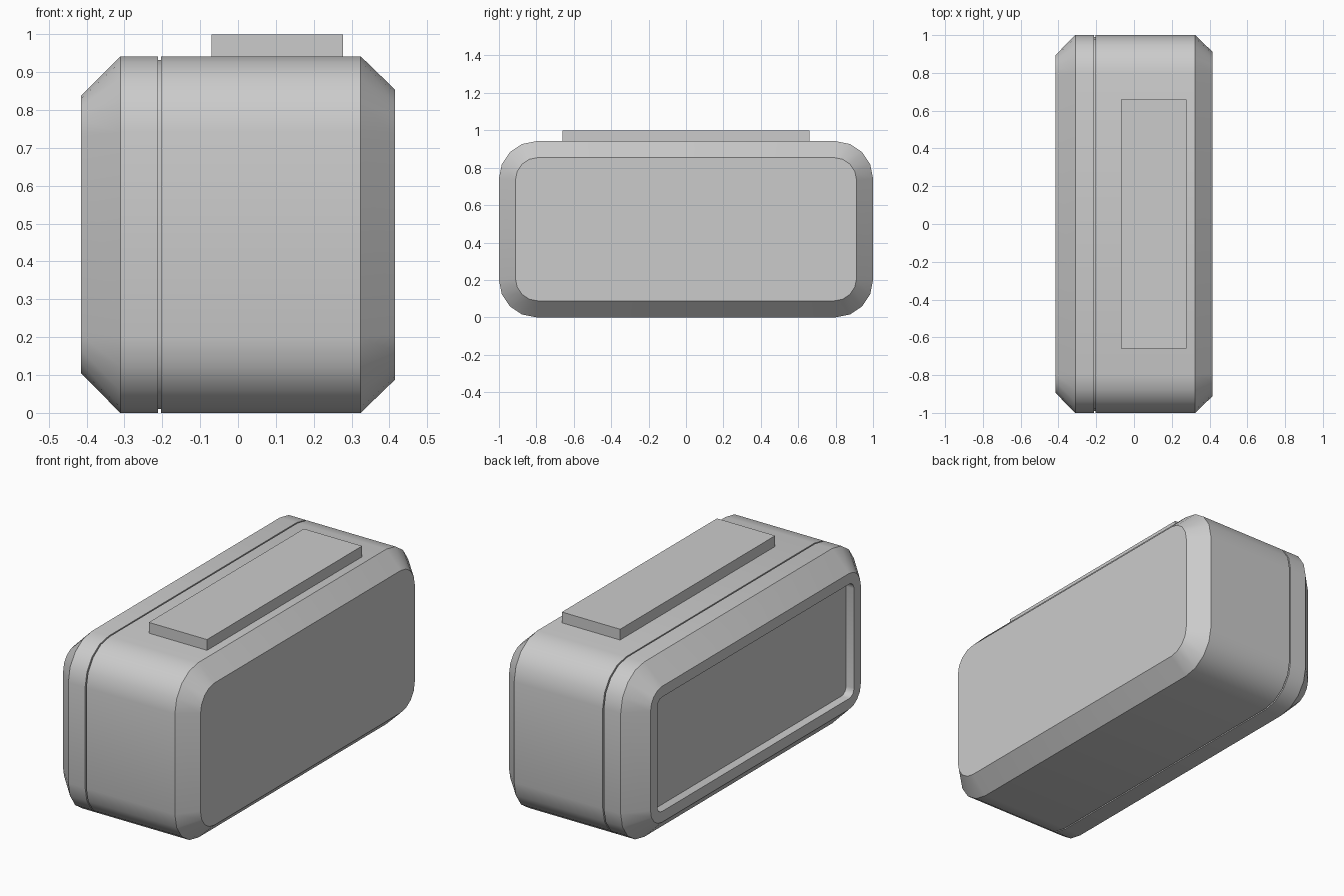
import bpy, bmesh
from math import sin, cos, pi

if "Cube" in bpy.data.objects:
    bpy.data.objects.remove(bpy.data.objects["Cube"])

HALF_W, HEIGHT, CORNER_SEGS = 1.0, 0.942, 4


def ring(bm, x, inset, radius):
    """Rounded rectangle in the YZ plane, inset from the full outline."""
    hy = HALF_W - inset - radius
    hz = HEIGHT / 2 - inset - radius
    verts = []
    for q, (sy, sz) in enumerate([(1, 1), (-1, 1), (-1, -1), (1, -1)]):
        for i in range(CORNER_SEGS + 1):
            a = (q + i / CORNER_SEGS) * pi / 2
            verts.append(bm.verts.new((x, sy * hy + radius * cos(a),
                                       HEIGHT / 2 + sz * hz + radius * sin(a))))
    return verts


def loft(name, sections):
    """Skin a stack of (x, inset, radius) outlines and cap both ends."""
    bm = bmesh.new()
    rings = [ring(bm, *s) for s in sections]
    n = len(rings[0])
    for a, b in zip(rings, rings[1:]):
        for i in range(n):
            j = (i + 1) % n
            bm.faces.new((a[i], a[j], b[j], b[i]))
    bm.faces.new(rings[0])
    bm.faces.new(rings[-1])
    bmesh.ops.recalc_face_normals(bm, faces=bm.faces)
    mesh = bpy.data.meshes.new(name)
    bm.to_mesh(mesh)
    bm.free()
    obj = bpy.data.objects.new(name, mesh)
    bpy.context.collection.objects.link(obj)
    bpy.ops.object.select_all(action='DESELECT')
    bpy.context.view_layer.objects.active = obj
    obj.select_set(True)
    bpy.ops.object.shade_smooth_by_angle(angle=pi / 6)
    return obj


# Case: recessed panel, chamfered rim, thin seam groove, chamfered far face
loft("clock_case", [
    (-0.368, 0.163, 0.04),
    (-0.415, 0.163, 0.04),
    (-0.415, 0.105, 0.10),
    (-0.311, 0.0, 0.20),
    (-0.211, 0.0, 0.20),
    (-0.211, 0.01, 0.19),
    (-0.204, 0.01, 0.19),
    (-0.204, 0.0, 0.20),
    (0.324, 0.0, 0.20),
    (0.415, 0.088, 0.12),
])

# Flat bar button on top, sunk slightly into the case
bpy.ops.mesh.primitive_cube_add(size=1, location=(0.104, 0, 0.965))
button = bpy.context.object
button.name = "top_button"
button.scale = (0.347, 1.32, 0.07)
bpy.ops.object.transform_apply(location=False, rotation=False, scale=True)
